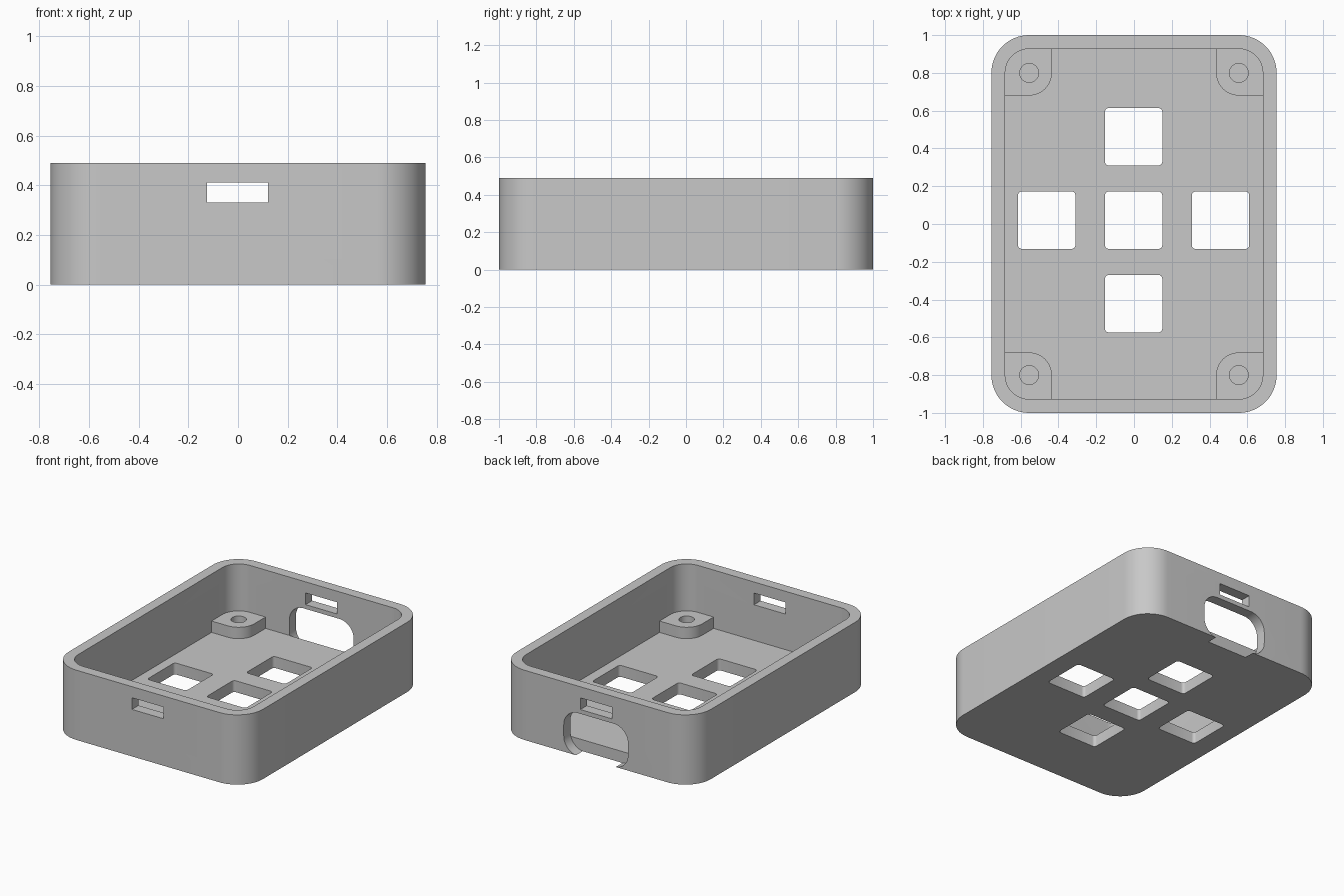
import bpy, bmesh
from math import sin, cos, pi
from mathutils import Matrix

cube = bpy.data.objects.get("Cube")
if cube:
    bpy.data.objects.remove(cube, do_unlink=True)

grey = bpy.data.materials.new("plain grey")
grey.use_nodes = True
colour = (0.58, 0.58, 0.58, 1)
grey.diffuse_color = colour
grey.node_tree.nodes["Principled BSDF"].inputs["Base Color"].default_value = colour


def prism(name, x0, x1, y0, y1, z0, z1, radii, upright=False, steps=12):
    """Rounded rectangle extruded along z; upright turns profile y into z and depth into y.
    Radii run anticlockwise from the +x +y corner."""
    bm = bmesh.new()
    corners = [(x1, y1, -1, -1), (x0, y1, 1, -1), (x0, y0, 1, 1), (x1, y0, -1, 1)]
    ring = []
    for i, ((x, y, sx, sy), r) in enumerate(zip(corners, radii)):
        for k in range(steps + 1 if r else 1):
            a = (i + k / steps) * pi / 2
            px, py = (x + sx * r + r * cos(a), y + sy * r + r * sin(a)) if r else (x, y)
            ring.append(bm.verts.new((px, py, z0)))
    face = bm.faces.new(ring)
    new = bmesh.ops.extrude_face_region(bm, geom=[face])["geom"]
    bmesh.ops.translate(bm, vec=(0, 0, z1 - z0),
                        verts=[v for v in new if isinstance(v, bmesh.types.BMVert)])
    if upright:
        # depth z becomes y: mirror and rotate together
        bmesh.ops.transform(bm, matrix=Matrix(((1, 0, 0, 0), (0, 0, 1, 0), (0, 1, 0, 0), (0, 0, 0, 1))),
                            verts=bm.verts)
    bmesh.ops.remove_doubles(bm, verts=bm.verts, dist=1e-5)
    bmesh.ops.recalc_face_normals(bm, faces=bm.faces)
    mesh = bpy.data.meshes.new(name)
    bm.to_mesh(mesh)
    bm.free()
    mesh.materials.append(grey)
    ob = bpy.data.objects.new(name, mesh)
    bpy.context.collection.objects.link(ob)
    return ob


def combine(target, tool, operation):
    mod = target.modifiers.new(tool.name, "BOOLEAN")
    mod.operation, mod.solver, mod.object = operation, "EXACT", tool
    bpy.context.view_layer.objects.active = target
    bpy.ops.object.modifier_apply(modifier=mod.name)
    bpy.data.objects.remove(tool, do_unlink=True)


def cut(target, *args, **kw):
    combine(target, prism("cutter", *args, **kw), "DIFFERENCE")


W, H, WALL, FLOOR, BOSS = 0.755, 0.49, 0.073, 0.08, 0.16

# Outer shell and cavity
case = prism("case_shell", -W, W, -1, 1, 0, H, [0.2] * 4, steps=16)
cut(case, WALL - W, W - WALL, WALL - 1, 1 - WALL, FLOOR, 0.6, [0.127] * 4, steps=16)

# Corner screw bosses, rounded towards the middle and merged into the walls
for sx in (-1, 1):
    for sy in (-1, 1):
        xs = sorted((sx * 0.435, sx * 0.715))
        ys = sorted((sy * 0.68, sy * 0.96))
        outer = [(1, 1), (-1, 1), (-1, -1), (1, -1)].index((sx, sy))
        radii = [0.12 if i % 2 == outer % 2 else 0 for i in range(4)]
        combine(case, prism("boss", *xs, *ys, FLOOR / 2, BOSS, radii), "UNION")

# Blind screw holes
for x in (-0.555, 0.555):
    for y in (-0.8, 0.8):
        r = 0.05
        cut(case, x - r, x + r, y - r, y + r, FLOOR, 0.3, [r] * 4, steps=8)

# Cross of square button openings through the floor
S = 0.152
for x, y in ((0, 0), (1, 0), (-1, 0), (0, 1), (0, -1)):
    cx, cy = x * 0.46 - 0.002, y * 0.442 + 0.02
    cut(case, cx - S, cx + S, cy - S, cy + S, -0.1, 0.12, [0.02] * 4, steps=4)

# Narrow slot in the front and back walls
cut(case, -0.124, 0.121, 0.33, 0.412, -1.1, 1.1, [0] * 4, upright=True)

# Rounded port in the back wall, just breaking through the underside
cut(case, -0.25, 0.25, -0.001, 0.3, 0.926, 1.1, [0.11] * 4, upright=True)

# Smooth rounds, crisp edges
bpy.ops.object.select_all(action="DESELECT")
case.select_set(True)
bpy.context.view_layer.objects.active = case
bpy.ops.object.shade_smooth_by_angle(angle=pi / 6)
